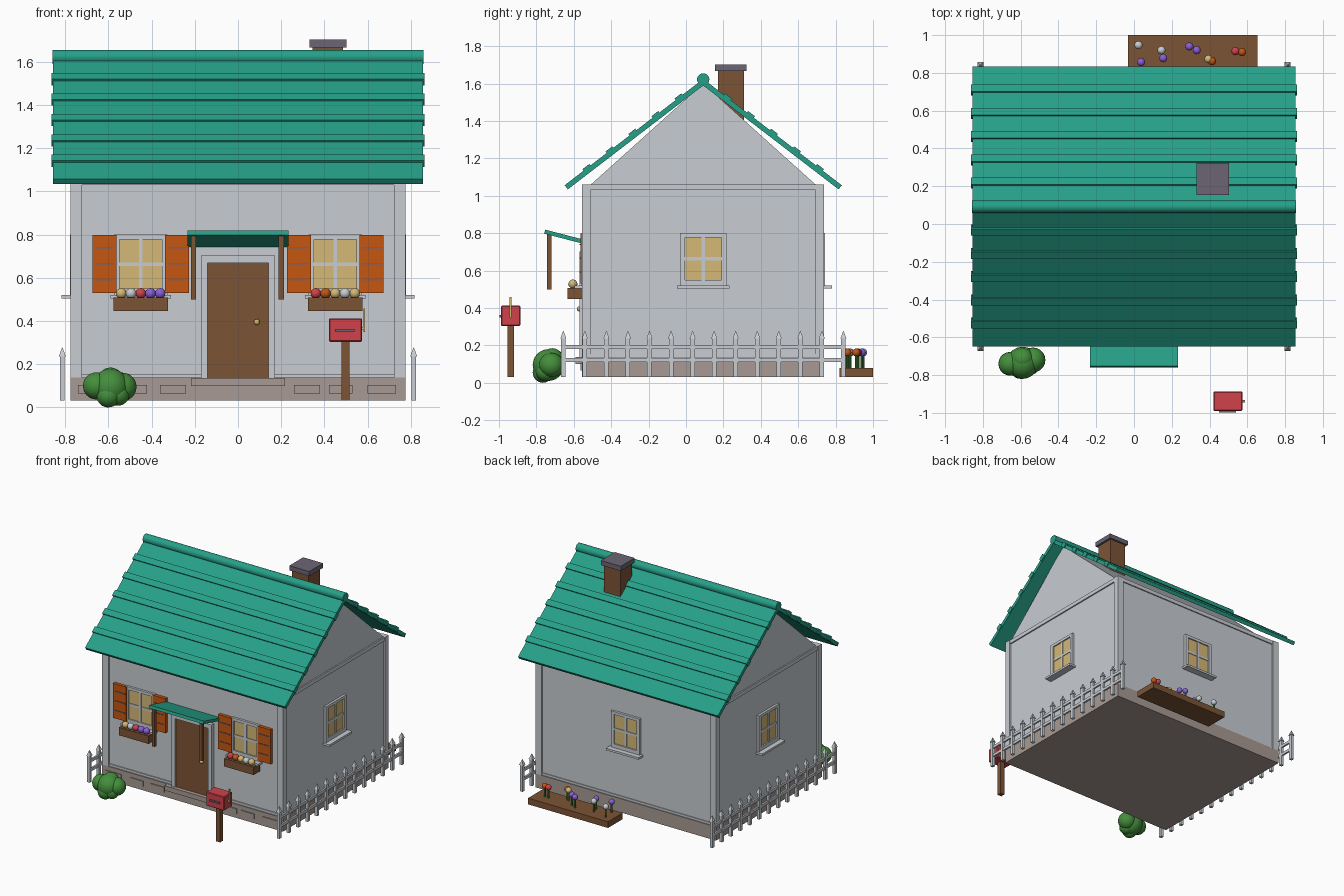
import bpy, bmesh, math
from mathutils import Matrix, Vector

if "Cube" in bpy.data.objects:
    bpy.data.objects.remove(bpy.data.objects["Cube"])


def lin(c):
    c /= 255
    return c / 12.92 if c <= 0.04045 else ((c + 0.055) / 1.055) ** 2.4


def material(name, r, g, b):
    m = bpy.data.materials.new(name)
    m.diffuse_color = (lin(r), lin(g), lin(b), 1)
    m.use_nodes = True
    m.node_tree.nodes["Principled BSDF"].inputs["Base Color"].default_value = m.diffuse_color
    return m


TEAL = material("teal roof", 38, 160, 136)
WALL = material("pale grey", 200, 205, 210)
GLASS = material("warm glass tan", 213, 184, 118)
ORANGE = material("orange", 198, 86, 16)
BROWN = material("wood brown", 124, 84, 54)
CAP = material("slate grey", 108, 101, 116)
STONE = material("stone", 167, 154, 147)
GREEN = material("leaf green", 68, 142, 60)
RED = material("red", 208, 66, 74)
PURPLE = material("purple", 138, 96, 218)
ID = Matrix.Identity(4)


def finish(name, bm, mat, smooth=False):
    bmesh.ops.recalc_face_normals(bm, faces=bm.faces)
    me = bpy.data.meshes.new(name)
    for f in bm.faces:
        f.smooth = smooth
    bm.to_mesh(me)
    bm.free()
    me.materials.append(mat)
    ob = bpy.data.objects.new(name, me)
    bpy.context.collection.objects.link(ob)
    return ob


def boxes(name, mat, items, M=ID):
    """Each item is (x0, x1, y0, y1, z0, z1)."""
    bm = bmesh.new()
    for x0, x1, y0, y1, z0, z1 in items:
        T = Matrix.Translation(((x0 + x1) / 2, (y0 + y1) / 2, (z0 + z1) / 2))
        S = Matrix.Diagonal((x1 - x0, y1 - y0, z1 - z0, 1))
        bmesh.ops.create_cube(bm, size=1, matrix=M @ T @ S)
    return finish(name, bm, mat)


def balls(name, mat, items, sub=2):
    """Each item is (x, y, z, radius)."""
    bm = bmesh.new()
    for x, y, z, r in items:
        bmesh.ops.create_icosphere(bm, subdivisions=sub, radius=r,
                                   matrix=Matrix.Translation((x, y, z)))
    return finish(name, bm, mat, True)


def rods(name, mat, items, r1, r2, seg):
    """Vertical cones, each item is (x, y, z0, z1)."""
    bm = bmesh.new()
    for x, y, z0, z1 in items:
        M = Matrix.Translation((x, y, (z0 + z1) / 2)) @ Matrix.Rotation(math.pi / 4, 4, 'Z')
        bmesh.ops.create_cone(bm, cap_ends=True, segments=seg, radius1=r1, radius2=r2,
                              depth=z1 - z0, matrix=M)
    return finish(name, bm, mat)


CY = 0.092                      # depth centre of the house
WX, Y0, Y1 = 0.76, -0.54, 0.725  # wall planes
G = 0.032                       # ground level

# foundation, stones, step
boxes("foundation", STONE, [(-.774, .774, -.556, .738, G, .138)])
boxes("foundation_stones", STONE,
      [(x, x + w, -.563, -.55, .065, .105) for x, w in
       ((-.74, .13), (-.53, .11), (-.36, .12), (.26, .12), (.42, .11), (.6, .13))])
boxes("door_step", STONE, [(-.217, .217, -.59, -.54, .1, .137)])

# walls, trim, gable
boxes("walls", WALL, [(-WX, WX, Y0, Y1, .13, 1.05)])
boxes("corner_posts", WALL, [(min(sx * .722, sx * .774), max(sx * .722, sx * .774), y, y + .046, .138, 1.06)
                             for sx in (-1, 1) for y in (-.556, .692)])
boxes("wall_trim", WALL,
      [(-.77, .77, -.552, .734, 1.03, 1.06), (-.767, .767, -.548, .731, .138, .155)])
bm = bmesh.new()
tri = [bm.verts.new((-WX, y, z)) for y, z in ((-.52, 1.05), (.704, 1.05), (CY, 1.6))]
face = bm.faces.new(tri)
ext = bmesh.ops.extrude_face_region(bm, geom=[face])
bmesh.ops.translate(bm, vec=(2 * WX, 0, 0), verts=[v for v in ext["geom"] if isinstance(v, bmesh.types.BMVert)])
finish("gable", bm, WALL)

# roof slabs with shingle battens, ridge
A = math.atan2(.56, .73)
for side, turn in (("front", 0), ("back", math.pi)):
    # local -y runs down the slope from the ridge
    M = Matrix.Translation((0, CY, 1.607)) @ Matrix.Rotation(turn, 4, 'Z') @ Matrix.Rotation(A, 4, 'X')
    boxes(side + "_roof", TEAL, [(-.856, .856, -.923, .0, -.014, .014)], M)
    boxes(side + "_roof_battens", TEAL,
          [(-.863, .863, -d - .024, -d + .022, -.012, .024)
           for d in (h / math.cos(A) for h in (.12, .243, .366, .489, .612))], M)
bm = bmesh.new()
bmesh.ops.create_cone(bm, cap_ends=True, segments=20, radius1=.033, radius2=.033, depth=1.716,
                      matrix=Matrix.Translation((0, CY, 1.622)) @ Matrix.Rotation(math.pi / 2, 4, 'Y'))
ridge = finish("roof_ridge", bm, TEAL)
for p in ridge.data.polygons:
    p.use_smooth = len(p.vertices) == 4

# chimney
boxes("chimney", BROWN, [(.345, .485, .17, .31, 1.3, 1.67)])
boxes("chimney_cap", CAP, [(.332, .502, .154, .324, 1.666, 1.702)])


# windows, drawn facing -y and turned to each wall
def window(name, x, y, turn):
    M = Matrix.Translation((x, y, 0)) @ Matrix.Rotation(math.radians(turn), 4, 'Z')
    boxes(name + "_glass", GLASS, [(-.105, .105, -.008, .001, .53, .785)], M)
    boxes(name + "_frame", WALL,
          [(-.124, -.098, -.018, .002, .515, .8), (.098, .124, -.018, .002, .515, .8),
           (-.098, .098, -.018, .002, .778, .8), (-.098, .098, -.018, .002, .515, .55),
           (-.009, .009, -.014, .002, .54, .78), (-.098, .098, -.013, .002, .654, .672),
           (-.14, .14, -.056, .002, .505, .521)], M)


window("front_left_window", -.45, Y0, 0)
window("front_right_window", .45, Y0, 0)
window("right_window", WX, CY, 90)
window("back_window", 0, Y1, 180)
window("left_window", -WX, CY, -90)

# shutters and window boxes with flowers
ROWS = ((-.45, (GLASS, WALL, RED, PURPLE, PURPLE)), (.45, (RED, ORANGE, GLASS, WALL, GLASS)))
for cx, cols in ROWS:
    s = "left" if cx < 0 else "right"
    boxes(s + "_shutters", ORANGE, [(cx + d - .056, cx + d + .056, -.565, -.538, .53, .797) for d in (-.168, .168)])
    boxes(s + "_shutter_slats", CAP, [(cx + d - .045, cx + d + .045, -.569, -.56, z, z + .007)
                                      for d in (-.168, .168) for z in (.588, .662, .736)])
    boxes(s + "_window_box", BROWN, [(cx - .127, cx + .127, -.633, -.556, .447, .508)])
    xs = [cx + (i - 2) * .045 for i in range(5)]
    rods(s + "_box_stems", GREEN, [(x, -.605, .495, .52) for x in xs], .012, .008, 6)
    for i, (x, c) in enumerate(zip(xs, cols)):
        balls(f"{s}_box_flower_{i + 1}", c, [(x, -.605, .528, .025)])

# door, frame, knob, awning and hanging posts
boxes("door", BROWN, [(-.143, .143, -.56, -.53, .137, .67)])
boxes("door_frame", WALL, [(-.172, -.141, -.57, -.53, .137, .703), (.141, .172, -.57, -.53, .137, .703),
                           (-.141, .141, -.57, -.53, .668, .703)])
balls("door_knob", GLASS, [(.087, -.57, .395, .014)])
M = Matrix.Translation((0, -.655, .782)) @ Matrix.Rotation(-math.radians(14.5), 4, 'X')
boxes("awning", TEAL, [(-.234, .234, -.104, .112, -.011, .011)], M)
boxes("awning_posts", BROWN, [(x - .012, x + .012, -.742, -.718, .5, .795) for x in (-.206, .2)])

# picket fences on both sides
ys = [-.656 + i * .1152 for i in range(14)]
for s, x in (("left", -.813), ("right", .813)):
    boxes(s + "_fence_pickets", WALL, [(x - .011, x + .011, y - .012, y + .012, G, .24) for y in ys])
    rods(s + "_fence_tips", WALL, [(x, y, .236, .278) for y in ys], .023, .001, 4)
    boxes(s + "_fence_rails", WALL, [(x - .007, x + .007, -.66, .845, z, z + .022) for z in (.11, .18)])

# mailbox
boxes("mailbox_post", BROWN, [(.48, .515, -.955, -.92, G, .31)])
box = boxes("mailbox", RED, [(.42, .574, -.99, -.886, .304, .412)])
bev = box.modifiers.new("bevel", 'BEVEL')
bev.width, bev.segments = .005, 1
boxes("mailbox_slot", CAP, [(.45, .54, -.998, -.989, .35, .363)])
boxes("mailbox_flag", GLASS, [(.574, .588, -.945, -.933, .36, .372), (.58, .588, -.945, -.933, .35, .458)])

# bush
balls("bush", GREEN, [(-.59, -.735, .095, .085), (-.655, -.74, .1, .063), (-.535, -.72, .095, .066),
                      (-.6, -.765, .055, .055), (-.59, -.715, .125, .06), (-.555, -.75, .06, .052)], 3)

# flower bed behind the house
boxes("flower_bed", BROWN, [(-.032, .653, .82, 1.0, G, .08)])
BED = ((.024, .947, WALL), (.145, .92, WALL), (.155, .878, PURPLE), (.293, .94, PURPLE),
       (.332, .92, PURPLE), (.394, .873, GLASS), (.413, .862, ORANGE), (.537, .915, RED),
       (.572, .91, ORANGE), (.037, .857, PURPLE))
rods("bed_stems", GREEN, [(x, y, .075, .15) for x, y, c in BED], .007, .007, 6)
for i, (x, y, c) in enumerate(BED):
    balls(f"bed_flower_{i + 1}", c, [(x, y, .162, .022)])
